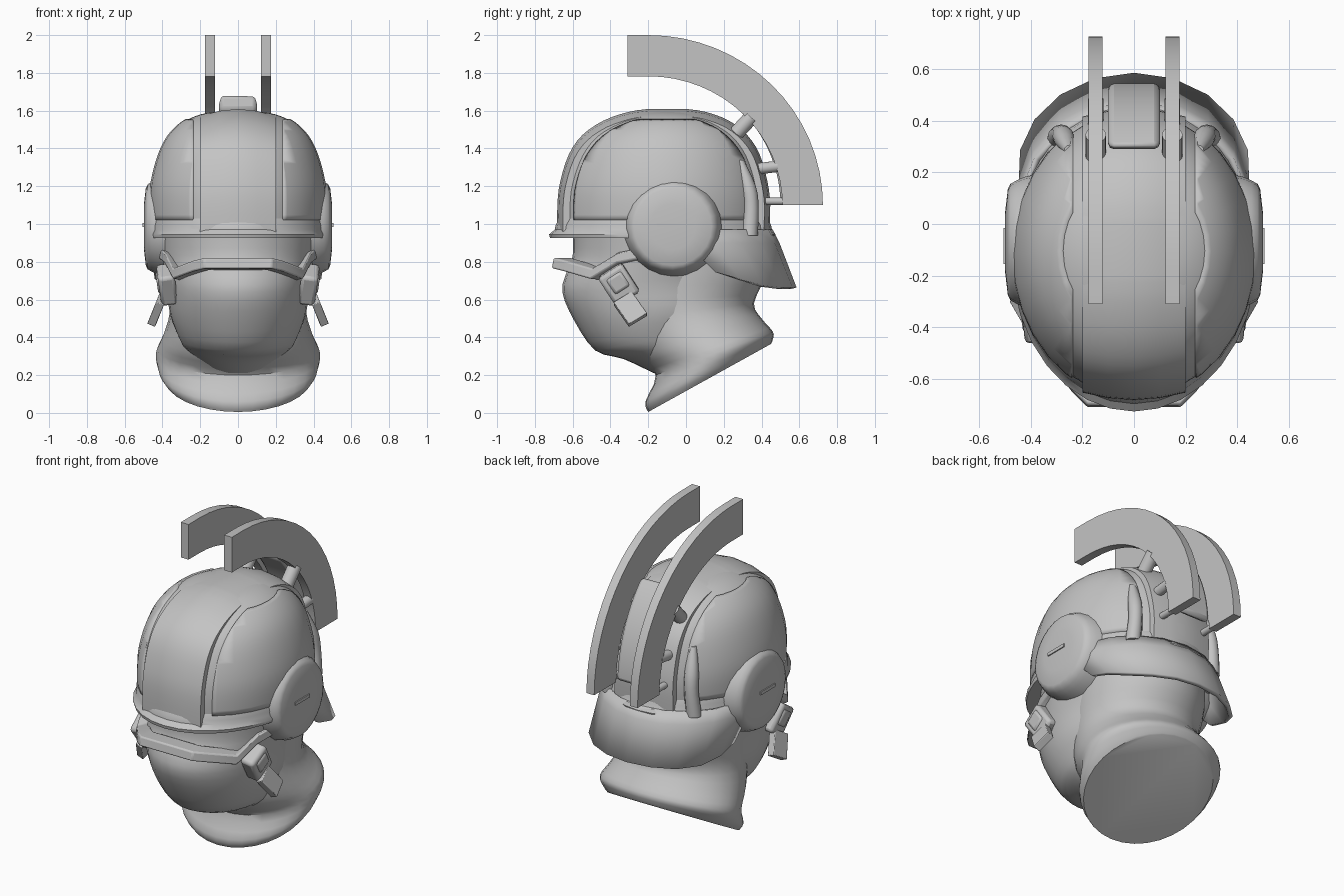
import bpy, bmesh
from math import sin, cos, pi, radians
from mathutils import Vector, Matrix

cube = bpy.data.objects.get("Cube")
if cube:
    bpy.data.objects.remove(cube, do_unlink=True)

grey = bpy.data.materials.new("plain grey")
grey.use_nodes = True
grey.diffuse_color = (0.55, 0.55, 0.55, 1)
grey.node_tree.nodes["Principled BSDF"].inputs["Base Color"].default_value = (0.55, 0.55, 0.55, 1)


def finish(name, bm, angle=35, bevel=0, solid=0, mirror=False):
    bmesh.ops.remove_doubles(bm, verts=bm.verts, dist=0.0005)
    bmesh.ops.recalc_face_normals(bm, faces=bm.faces)
    mesh = bpy.data.meshes.new(name)
    bm.to_mesh(mesh)
    bm.free()
    mesh.materials.append(grey)
    ob = bpy.data.objects.new(name, mesh)
    bpy.context.collection.objects.link(ob)
    bpy.ops.object.select_all(action="DESELECT")
    ob.select_set(True)
    bpy.context.view_layer.objects.active = ob
    bpy.ops.object.shade_smooth_by_angle(angle=radians(angle))
    if solid:
        mod = ob.modifiers.new("Thickness", "SOLIDIFY")
        mod.thickness, mod.offset = solid, -1
    if bevel:
        mod = ob.modifiers.new("Bevel", "BEVEL")
        mod.width, mod.segments = bevel, 2
    if mirror:
        ob.modifiers.new("Mirror", "MIRROR")


def skin(bm, rows, closed=True):
    """Join rows of points with quads."""
    rows = [[bm.verts.new(p) for p in row] for row in rows]
    n = len(rows[0])
    for a, b in zip(rows, rows[1:]):
        for i in range(n if closed else n - 1):
            j = (i + 1) % n
            bm.faces.new((a[i], a[j], b[j], b[i]))
    if closed:
        bm.faces.new(rows[0])
        bm.faces.new(rows[-1])
    return bm


def refine(rows, steps):
    """Smooth interpolation between the given rows."""
    out = []
    for i in range(len(rows) - 1):
        p = [Vector(rows[max(0, min(len(rows) - 1, i + k))]) for k in (-1, 0, 1, 2)]
        for s in range(steps):
            t = s / steps
            out.append(p[1] + (p[2] - p[0]) * (t / 2)
                       + (p[0] * 2 - p[1] * 5 + p[2] * 4 - p[3]) * (t * t / 2)
                       + (p[1] * 3 - p[0] - p[2] * 3 + p[3]) * (t ** 3 / 2))
    return out + [Vector(rows[-1])]


def oval(row, sides=32):
    """Oval ring: front y and z, back y and z, half width."""
    fy, fz, by, bz, w = row
    ring = []
    for i in range(sides):
        a = 2 * pi * i / sides
        t = (1 - cos(a)) / 2
        ring.append((w * sin(a), fy + (by - fy) * t, fz + (bz - fz) * t))
    return ring


def loft(rows, steps=3):
    return skin(bmesh.new(), [oval(r) for r in refine(rows, steps)])


def box(bm, centre, size, rot=Matrix()):
    m = Matrix.Translation(centre) @ rot @ Matrix.Diagonal((*size, 1))
    bmesh.ops.create_cube(bm, size=1, matrix=m)


def rod(bm, a, b, r):
    a, b = Vector(a), Vector(b)
    m = Matrix.Translation((a + b) / 2) @ (b - a).to_track_quat("Z", "Y").to_matrix().to_4x4()
    bmesh.ops.create_cone(bm, cap_ends=True, segments=16, radius1=r, radius2=r,
                          depth=(b - a).length, matrix=m)


# Helmet dome
dome = [(-.67, .95, .43, .95, .455), (-.67, 1.1, .435, 1.1, .465), (-.655, 1.22, .42, 1.22, .457),
        (-.61, 1.36, .38, 1.36, .42), (-.54, 1.46, .315, 1.46, .37),
        (-.43, 1.535, .22, 1.535, .295), (-.3, 1.58, .1, 1.58, .2), (-.2, 1.595, 0, 1.595, .1)]
finish("helmet_dome", loft(dome))

# Raised side panels, cut from a slightly larger dome
pivot = Vector((0, -.12, .9))
bm = loft(dome)
for v in bm.verts:
    v.co = pivot + (v.co - pivot) * 1.012
for co, no in (((.24, 0, 0), (1, 0, 0)), ((0, 0, 1.02), (0, 0, 1)), ((0, .37, 0), (0, -1, 0)),
               ((0, 0, 1.555), (0, 0, -1))):
    bmesh.ops.bisect_plane(bm, geom=bm.verts[:] + bm.edges[:] + bm.faces[:],
                           plane_co=co, plane_no=no, clear_inner=True)
finish("side_panels", bm, solid=.025, mirror=True)

# Raised central band from brow over the crown to the nape
fine = refine(dome, 3)
path = [(r[0], r[1]) for r in fine] + [(r[2], r[3]) for r in reversed(fine)]
section = [(-.2, .85), (-.2, .965), (-.1, 1.005), (0, 1.02), (.1, 1.005), (.2, .965), (.2, .85)]
rows = [[(x, pivot.y + (y - pivot.y) * s, pivot.z + (z - pivot.z) * s) for x, s in section]
        for y, z in path]
finish("central_band", skin(bmesh.new(), rows, closed=False))

# Flared brim
brim = [(-.67, 1.03, .43, 1.03, .46), (-.69, .995, .45, .995, .468), (-.695, .97, .455, .97, .468),
        (-.725, .945, .475, .945, .475), (-.72, .925, .47, .925, .47), (-.64, .925, .4, .925, .42)]
finish("brim", loft(brim, 1))

# Flared neck guard at the back
rows = [[], [], []]
for i in range(11):
    a = radians(-8 + 196 * i / 10)
    c, s = cos(a), sin(a)
    rows[0].append((.45 * c, .04 + .42 * s, .97))
    rows[1].append((.455 * c, .06 + .435 * s, .9))
    rows[2].append((.45 * c, .21 + .375 * s, .665 + .065 * max(0, 1 - 1.6 * s)))
finish("neck_guard", skin(bmesh.new(), rows, closed=False), angle=25, solid=.025)

# Tapered back posts of the shell
posts = refine([(.29, .335, .94, .045), (.28, .345, 1.08, .04),
                (.27, .33, 1.2, .04), (.25, .285, 1.34, .02)], 3)
rows = [[(x + r * cos(pi * i / 6), y + r * sin(pi * i / 6), z) for i in range(12)]
        for x, y, z, r in posts]
finish("back_posts", skin(bmesh.new(), rows), mirror=True)

# Head and mask under the helmet
mask = [(-.6, .95, .3, .95, .42), (-.6, .83, .32, .85, .41), (-.63, .75, .32, .78, .395),
        (-.655, .64, .3, .68, .375), (-.59, .485, .28, .56, .36),
        (-.48, .33, .22, .46, .31), (-.33, .285, .2, .38, .27), (-.17, .21, .2, .3, .2)]
finish("face_mask", loft(mask))

# Neck with a slanted base
neck = [(-.35, .95, .4, .95, .38), (-.36, .75, .42, .74, .37), (-.34, .5, .36, .58, .36),
        (-.26, .3, .4, .5, .4), (-.16, .2, .46, .43, .435), (-.215, .06, .46, .39, .42),
        (-.2, .005, .45, .365, .39)]
finish("neck", loft(neck))

# Goggle bar across the face
half = [(.18, -.7, .79), (.24, -.64, .775), (.345, -.5, .735), (.39, -.36, .82), (.43, -.2, .85)]
bar = [(-x, y, z) for x, y, z in reversed(half)] + half
rows = [[(x, y, z + .03), (x, y - .01, z - .025), (x * .88, y * .86, z - .035),
         (x * .88, y * .86, z + .03)] for x, y, z in bar]
finish("goggle_bar", skin(bmesh.new(), rows), bevel=.008)

# Domed ear discs with a thin slot plate
bm = bmesh.new()
rows = []
for x, r in ((.36, .265), (.425, .252), (.455, .238), (.478, .225), (.488, .205), (.498, .12)):
    rows.append([(x, -.07 + r * cos(2 * pi * i / 24), .985 + r * sin(2 * pi * i / 24))
                 for i in range(24)])
skin(bm, rows)
finish("ear_discs", bm, mirror=True)
bm = bmesh.new()
box(bm, (.5, -.085, .995), (.009, .14, .02))
finish("ear_slots", bm, mirror=True)

# Strap clips with hanging tabs
turn = Matrix.Rotation(radians(33), 4, "X")
lean = Matrix.Rotation(radians(8), 4, "Y") @ turn
bm = bmesh.new()
box(bm, (.375, -.355, .68), (.09, .15, .18), lean)
box(bm, (.41, -.36, .69), (.04, .1, .1), lean)
finish("strap_clips", bm, bevel=.018, mirror=True)
bm = bmesh.new()
box(bm, (.425, -.295, .55), (.045, .115, .15), Matrix.Rotation(radians(-22), 4, "Y") @ turn)
finish("strap_tabs", bm, bevel=.004, mirror=True)


def arc(ry, rz, start, end, n=16):
    angles = [radians(start + (end - start) * i / n) for i in range(n + 1)]
    return [(-.2 + ry * cos(a), 1.1 + rz * sin(a)) for a in angles]


def arched_plate(name, inner, outer, x0, x1, **kw):
    rows = [[(x0, *o), (x1, *o), (x1, *i), (x0, *i)] for i, o in zip(inner, outer)]
    finish(name, skin(bmesh.new(), rows), **kw)


# Twin crest fins
arched_plate("crest_fins", [(-.31, 1.782)] + arc(.71, .682, 90, 0),
             [(-.31, 2)] + arc(.925, .9, 90, 0), .122, .175, mirror=True)

# Curved pad between the fins
arched_plate("crest_pad", arc(.7, .7, 46, 2), arc(.745, .79, 48, 2), -.1, .1, bevel=.025)

# Struts holding the fins
bm = bmesh.new()
rod(bm, (.148, .22, 1.43), (.148, .345, 1.565), .04)
rod(bm, (.148, .36, 1.29), (.148, .485, 1.305), .03)
rod(bm, (.148, .40, 1.12), (.148, .52, 1.12), .02)
finish("crest_struts", bm, mirror=True)
